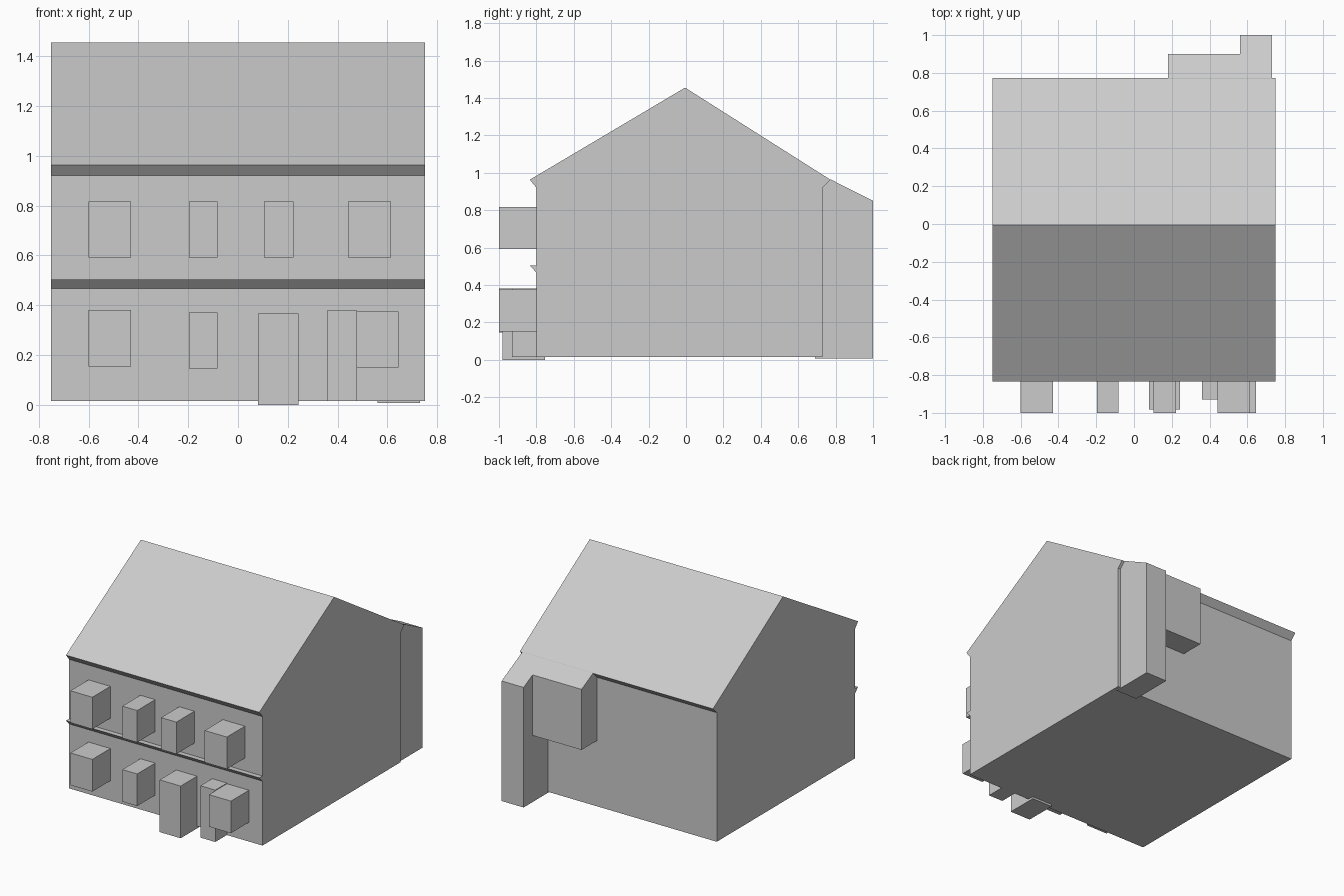
import bpy, bmesh

if "Cube" in bpy.data.objects:
    bpy.data.objects.remove(bpy.data.objects["Cube"])

grey = bpy.data.materials.new("plain grey")
grey.diffuse_color = (0.6, 0.6, 0.6, 1)
grey.use_nodes = True
grey.node_tree.nodes["Principled BSDF"].inputs["Base Color"].default_value = grey.diffuse_color


def extrude_x(name, profile, x0, x1):
    """Solid made from a (y, z) profile swept from x0 to x1."""
    bm = bmesh.new()
    a = [bm.verts.new((x0, y, z)) for y, z in profile]
    b = [bm.verts.new((x1, y, z)) for y, z in profile]
    n = len(profile)
    bm.faces.new(a)
    bm.faces.new(b[::-1])
    for i in range(n):
        j = (i + 1) % n
        bm.faces.new((a[i], b[i], b[j], a[j]))
    bmesh.ops.recalc_face_normals(bm, faces=bm.faces)
    mesh = bpy.data.meshes.new(name)
    bm.to_mesh(mesh)
    bm.free()
    mesh.materials.append(grey)
    ob = bpy.data.objects.new(name, mesh)
    bpy.context.collection.objects.link(ob)
    return ob


def box(name, x0, x1, y0, y1, z0, z1):
    return extrude_x(name, [(y0, z0), (y1, z0), (y1, z1), (y0, z1)], x0, x1)


# House body with gable roof, eaves and the ledge between floors
extrude_x("house_body", [
    (-0.80, 0.015), (0.73, 0.015), (0.73, 0.92), (0.772, 0.963),
    (-0.005, 1.455), (-0.835, 0.963), (-0.80, 0.92),
    (-0.80, 0.503), (-0.835, 0.503), (-0.80, 0.467)], -0.75, 0.75)

# Rear full-height extension and the raised bay next to it
extrude_x("rear_column", [(0.69, 0.008), (1.0, 0.008), (1.0, 0.85),
                          (0.772, 0.965), (0.69, 0.965)], 0.56, 0.73)
extrude_x("rear_bay", [(0.69, 0.475), (0.90, 0.475), (0.90, 0.90),
                       (0.772, 0.965), (0.69, 0.965)], 0.18, 0.56)

# Upper windows
for i, (x0, x1) in enumerate([(-0.6, -0.43), (-0.197, -0.082),
                              (0.104, 0.222), (0.442, 0.614)]):
    box(f"upper_window_{i}", x0, x1, -1.0, -0.77, 0.592, 0.816)

# Lower windows
for i, (x0, x1, z0, z1) in enumerate([(-0.6, -0.43, 0.154, 0.38),
                                      (-0.197, -0.082, 0.146, 0.371),
                                      (0.475, 0.645, 0.15, 0.375)]):
    box(f"lower_window_{i}", x0, x1, -1.0, -0.77, z0, z1)

# Doors
box("front_door", 0.08, 0.243, -0.982, -0.755, 0.0, 0.366)
box("side_door", 0.36, 0.475, -0.93, -0.77, 0.016, 0.38)
